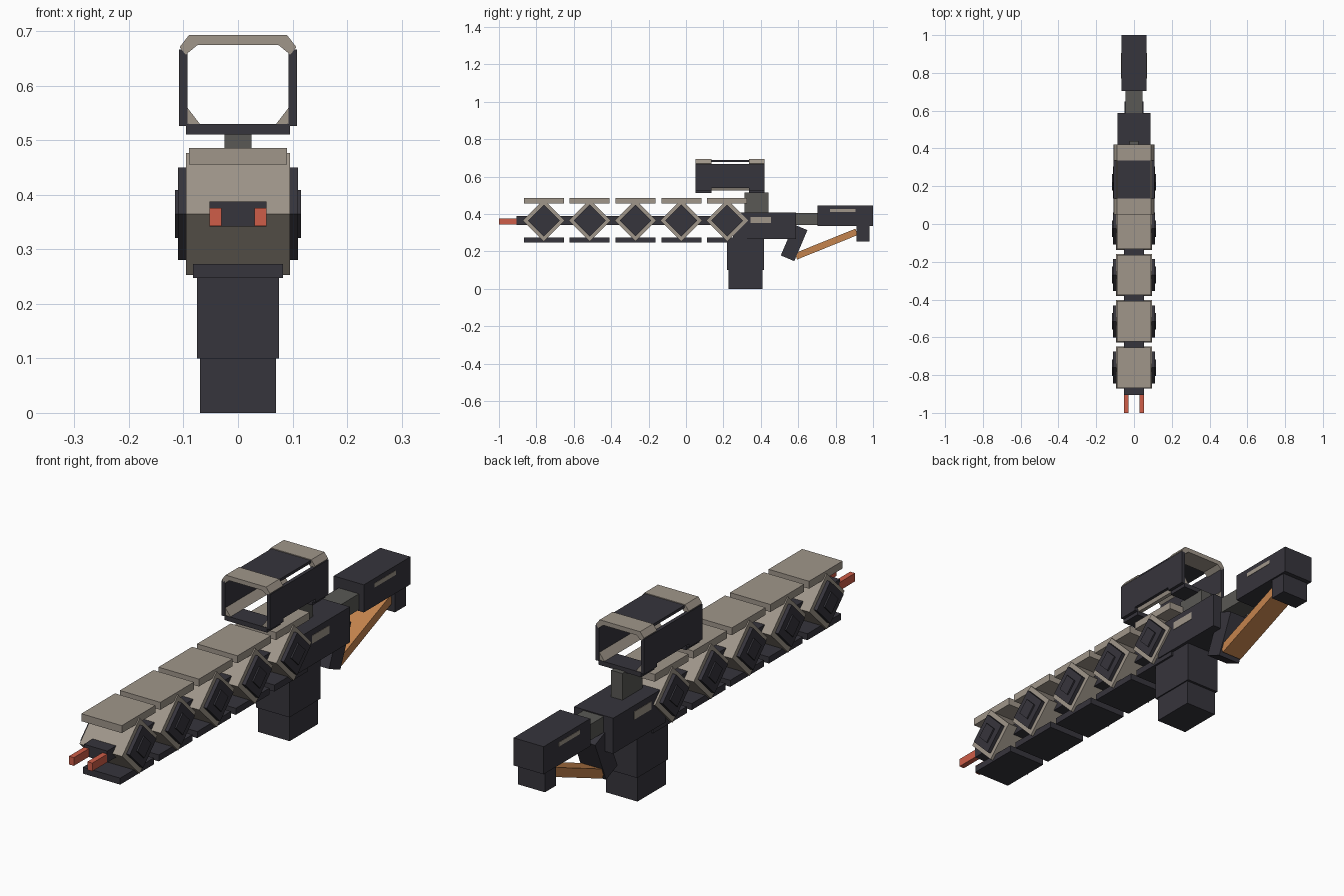
import bpy
import math
from mathutils import Matrix, Vector

cube = bpy.data.objects.get("Cube")
if cube:
    bpy.data.objects.remove(cube, do_unlink=True)


def material(name, colour):
    m = bpy.data.materials.new(name)
    m.use_nodes = True
    rgba = (*colour, 1)
    m.diffuse_color = rgba
    m.node_tree.nodes["Principled BSDF"].inputs["Base Color"].default_value = rgba
    return m


DARK = material("dark charcoal", (0.037, 0.035, 0.045))
TAUPE = material("warm taupe", (0.35, 0.305, 0.255))
RED = material("coral red", (0.62, 0.11, 0.065))
ORANGE = material("burnt orange", (0.56, 0.23, 0.075))
GREY = material("mid grey", (0.1, 0.098, 0.09))


def prism(name, profile, y0, y1, mat):
    """Extrude an x-z outline along y."""
    n = len(profile)
    verts = [(x, y, z) for y in (y0, y1) for x, z in profile]
    faces = [tuple(range(n)), tuple(reversed(range(n, 2 * n)))]
    faces += [(i, i + n, (i + 1) % n + n, (i + 1) % n) for i in range(n)]
    mesh = bpy.data.meshes.new(name)
    mesh.from_pydata(verts, [], faces)
    mesh.materials.append(mat)
    obj = bpy.data.objects.new(name, mesh)
    bpy.context.collection.objects.link(obj)
    # make every outline face outwards, whichever way it was listed
    area = sum(profile[i - 1][0] * p[1] - p[0] * profile[i - 1][1]
               for i, p in enumerate(profile))
    if area < 0:
        mesh.flip_normals()
    return obj


def box(name, xs, ys, zs, mat, tilt=0):
    """Box from ranges, tilted about its own middle around x (degrees)."""
    outline = [(xs[0], zs[0]), (xs[1], zs[0]), (xs[1], zs[1]), (xs[0], zs[1])]
    obj = prism(name, outline, ys[0], ys[1], mat)
    if tilt:
        mid = Vector([sum(r) / 2 for r in (xs, ys, zs)])
        obj.data.transform(Matrix.Translation(mid)
                           @ Matrix.Rotation(math.radians(tilt), 4, "X")
                           @ Matrix.Translation(-mid))
    return obj


def wide(name, half, ys, zs, mat, tilt=0):
    return box(name, (-half, half), ys, zs, mat, tilt)


def pair(name, x0, x1, ys, zs, mat, tilt=0):
    box("left_" + name, (x0, x1), ys, zs, mat, tilt)
    box("right_" + name, (-x1, -x0), ys, zs, mat, tilt)


def diamond(name, x, y, half, mat):
    wide(name, x, (y - half, y + half), (0.365 - half, 0.365 + half), mat, 45)


# Barrel core and prongs
wide("barrel_core", 0.052, (-0.905, 0.4), (0.342, 0.388), DARK)
pair("prong", 0.03, 0.052, (-1, -0.9), (0.343, 0.376), RED)

# Repeating barrel segments
for i in range(5):
    y = -0.76 + 0.245 * i
    ys = (y - 0.107, y + 0.107)
    wide(f"top_plate_{i}", 0.09, ys, (0.456, 0.486), TAUPE)
    wide(f"bottom_plate_{i}", 0.083, ys, (0.247, 0.273), DARK)
    diamond(f"diamond_block_{i}", 0.095, y, 0.079, TAUPE)
    diamond(f"diamond_panel_{i}", 0.11, y, 0.06, DARK)
    diamond(f"diamond_boss_{i}", 0.116, y, 0.031, DARK)

# Receiver, magazine and grip
wide("receiver", 0.087, (0.25, 0.587), (0.265, 0.408), DARK)
pair("receiver_badge", 0.086, 0.0885, (0.345, 0.455), (0.352, 0.384), TAUPE)
wide("magazine_upper", 0.075, (0.22, 0.418), (0.1, 0.27), DARK)
wide("magazine_lower", 0.07, (0.228, 0.408), (0, 0.1), DARK)
wide("grip", 0.05, (0.539, 0.617), (0.156, 0.336), DARK, -23)

# Stock
wide("stock_neck", 0.045, (0.58, 0.71), (0.34, 0.404), GREY)
wide("stock", 0.067, (0.704, 1), (0.335, 0.446), DARK)
pair("stock_badge", 0.066, 0.0685, (0.77, 0.905), (0.41, 0.427), TAUPE)
wide("stock_foot", 0.06, (0.912, 0.982), (0.254, 0.336), DARK)
wide("stock_strut", 0.045, (0.575, 0.925), (0.221, 0.257), ORANGE, 22)

# Sight frame
wide("sight_post", 0.025, (0.312, 0.44), (0.4, 0.515), GREY)
half_cap = [(0.107, 0.671), (0.09, 0.693)]
half_inner = [(0.074, 0.675), (0.096, 0.657)]
cap = half_cap + [(-x, z) for x, z in reversed(half_cap)]
cap += [(-x, z) for x, z in reversed(half_inner)] + half_inner
for end, ys in (("front", (0.05, 0.135)), ("rear", (0.337, 0.42))):
    prism(f"sight_{end}_cap", cap, *ys, TAUPE)
    wide(f"sight_{end}_floor", 0.095, ys, (0.511, 0.53), DARK)
    pair(f"sight_{end}_skirt", 0.093, 0.108, ys, (0.526, 0.54), DARK)
wide("sight_roof", 0.088, (0.135, 0.337), (0.679, 0.69), DARK)
pair("sight_wall", 0.093, 0.108, (0.05, 0.42), (0.54, 0.667), DARK)

# Slanted rails along the sight's lower corners
rail = [(0.07, 0.53), (0.09, 0.526), (0.096, 0.54), (0.093, 0.56)]
prism("left_sight_rail", rail, 0.052, 0.418, TAUPE)
prism("right_sight_rail", [(-x, z) for x, z in rail], 0.052, 0.418, TAUPE)
